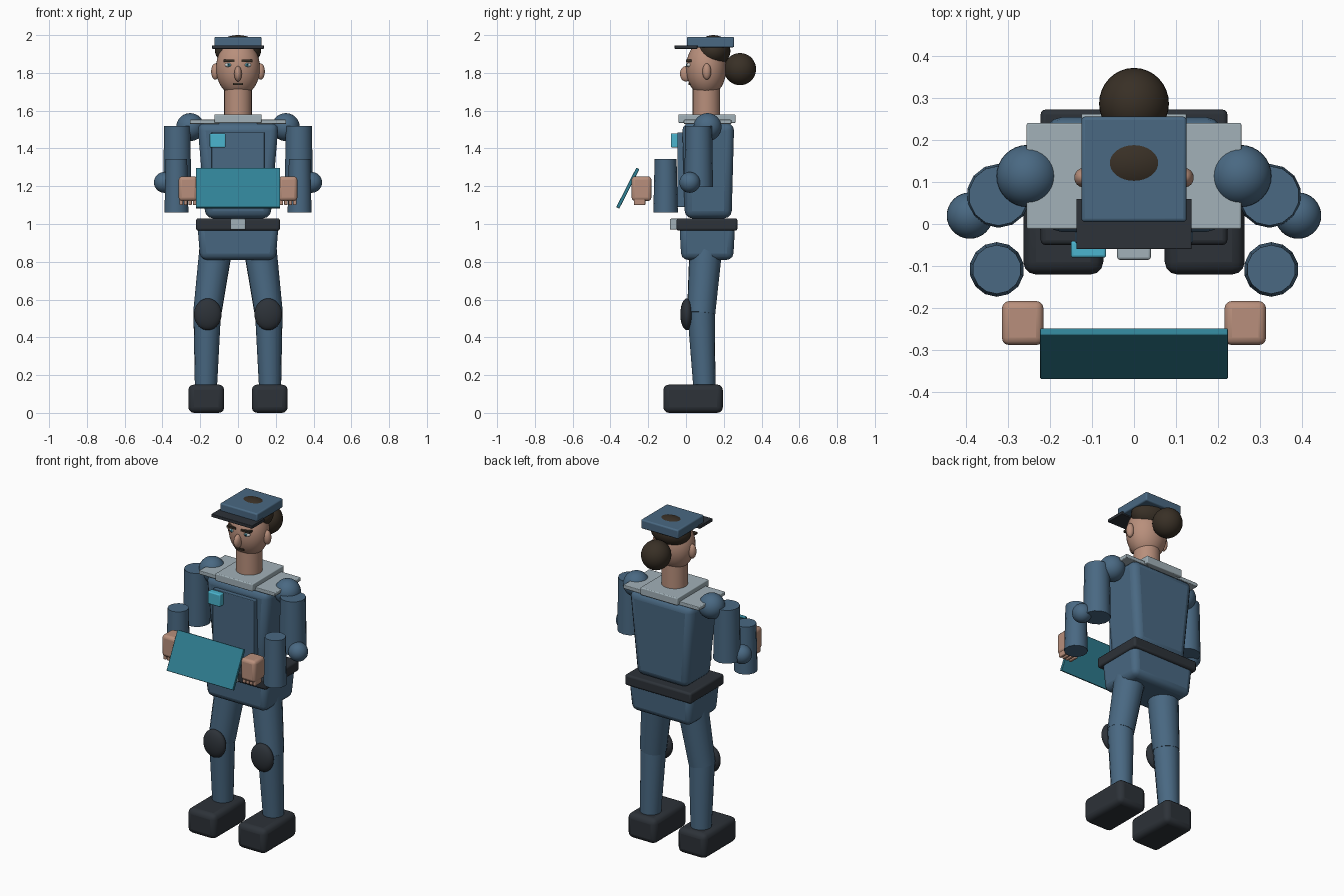
import bpy
import math
from mathutils import Vector

cube = bpy.data.objects.get("Cube")
if cube:
    bpy.data.objects.remove(cube, do_unlink=True)


def material(name, r, g, b):
    m = bpy.data.materials.new(name)
    m.use_nodes = True
    m.diffuse_color = (r, g, b, 1)
    bsdf = next(n for n in m.node_tree.nodes if n.type == 'BSDF_PRINCIPLED')
    bsdf.inputs["Base Color"].default_value = (r, g, b, 1)
    bsdf.inputs["Roughness"].default_value = 0.7
    return m


BLUE = material("uniform blue", 0.067, 0.14, 0.225)
DARK = material("dark leather", 0.026, 0.032, 0.04)
HAIR = material("dark brown hair", 0.04, 0.029, 0.019)
SKIN = material("skin", 0.48, 0.275, 0.2)
GREY = material("pale grey", 0.36, 0.44, 0.48)
TEAL = material("tablet teal", 0.03, 0.22, 0.3)
CYAN = material("badge cyan", 0.07, 0.46, 0.62)
WHITE = material("eye white", 0.7, 0.7, 0.68)


def finish(name, mat, angle):
    ob = bpy.context.object
    ob.name = name
    ob.data.materials.append(mat)
    bpy.ops.object.shade_smooth_by_angle(angle=math.radians(angle))
    return ob


def box(name, mat, x, y, z, bevel=0.0, taper=(1, 1), rot=0.0):
    """Box from (min, max) ranges; taper scales the bottom face."""
    mid = [(a + b) / 2 for a, b in (x, y, z)]
    size = [b - a for a, b in (x, y, z)]
    bpy.ops.mesh.primitive_cube_add(size=1, location=mid, rotation=(rot, 0, 0))
    ob = bpy.context.object
    for v in ob.data.vertices:
        k = taper if v.co.z < 0 else (1, 1)
        v.co = (v.co.x * size[0] * k[0], v.co.y * size[1] * k[1], v.co.z * size[2])
    if bevel:
        mod = ob.modifiers.new("bevel", 'BEVEL')
        mod.width = bevel
        mod.segments = 3
    return finish(name, mat, 35)


def ball(name, mat, loc, radii):
    bpy.ops.mesh.primitive_uv_sphere_add(segments=32, ring_count=18, radius=1, location=loc)
    for v in bpy.context.object.data.vertices:
        v.co = [c * r for c, r in zip(v.co, radii)]
    return finish(name, mat, 60)


def limb(name, mat, bottom, top, r_bottom, r_top, sides=16):
    a, b = Vector(bottom), Vector(top)
    bpy.ops.mesh.primitive_cone_add(vertices=sides, radius1=r_bottom, radius2=r_top,
                                    depth=(b - a).length, location=(a + b) / 2)
    ob = bpy.context.object
    ob.rotation_euler = (b - a).to_track_quat('Z', 'Y').to_euler()
    return finish(name, mat, 40)


# Trunk
box("pelvis", BLUE, (-0.215, 0.215), (-0.035, 0.26), (0.81, 1.0), 0.035, (0.93, 0.93))
box("belt", DARK, (-0.222, 0.222), (-0.05, 0.272), (0.965, 1.03), 0.012)
box("buckle", GREY, (-0.04, 0.04), (-0.085, -0.04), (0.97, 1.028), 0.006)
box("torso", BLUE, (-0.215, 0.215), (-0.02, 0.255), (1.03, 1.535), 0.04, (0.8, 0.9))
box("chest_panel", BLUE, (-0.14, 0.14), (-0.045, 0.02), (1.09, 1.485), 0.004)
box("badge", CYAN, (-0.15, -0.066), (-0.08, -0.04), (1.405, 1.48), 0.006)
box("collar", GREY, (-0.125, 0.125), (-0.04, 0.262), (1.535, 1.58), 0.005)

# Head
limb("neck", SKIN, (0, 0.108, 1.56), (0, 0.108, 1.74), 0.073, 0.073, 24)
ball("head", SKIN, (0, 0.107, 1.825), (0.117, 0.107, 0.15))
ball("hair", HAIR, (0, 0.145, 1.917), (0.122, 0.09, 0.083))
ball("hair_bun", HAIR, (0, 0.286, 1.82), (0.083, 0.085, 0.085))
ball("nose", SKIN, (0, 0.0, 1.795), (0.02, 0.032, 0.041))
box("mouth", HAIR, (-0.027, 0.027), (0.012, 0.032), (1.737, 1.747))

# Cap
box("cap_crown", BLUE, (-0.125, 0.125), (0.005, 0.255), (1.935, 1.99), 0.008)
box("cap_brim", DARK, (-0.137, 0.137), (-0.06, 0.06), (1.927, 1.946), 0.003)

# Tablet
box("tablet", TEAL, (-0.223, 0.223), (-0.317, -0.299), (1.073, 1.307), 0.003,
    rot=math.radians(-27))

# Paired parts
for side, s in (("left", 1), ("right", -1)):
    def span(a, b):
        return tuple(sorted((s * a, s * b)))

    # Face
    ball(side + "_ear", SKIN, (s * 0.12, 0.11, 1.807), (0.022, 0.023, 0.043))
    ball(side + "_eye", WHITE, (s * 0.048, 0.018, 1.842), (0.021, 0.014, 0.012))
    ball(side + "_iris", TEAL, (s * 0.048, 0.006, 1.842), (0.009, 0.005, 0.009))
    ball(side + "_pupil", DARK, (s * 0.048, 0.002, 1.842), (0.004, 0.003, 0.004))
    box(side + "_eyebrow", HAIR, span(0.018, 0.076), (0.0, 0.03), (1.858, 1.87))

    # Arm
    box(side + "_epaulette", GREY, span(0.1, 0.255), (-0.012, 0.24), (1.53, 1.552), 0.004)
    ball(side + "_shoulder", BLUE, (s * 0.253, 0.114, 1.513), (0.074, 0.074, 0.074))
    limb(side + "_upper_arm", BLUE, (s * 0.322, 0.067, 1.197), (s * 0.322, 0.067, 1.518),
         0.076, 0.071, 14)
    ball(side + "_elbow", BLUE, (s * 0.39, 0.02, 1.22), (0.055, 0.055, 0.055))
    limb(side + "_forearm", BLUE, (s * 0.326, -0.108, 1.06), (s * 0.326, -0.108, 1.345),
         0.065, 0.058, 14)

    # Hand
    box(side + "_hand", SKIN, span(0.215, 0.314), (-0.288, -0.183), (1.122, 1.252), 0.018)
    for i in range(4):
        x = 0.221 + i * 0.0235
        box(f"{side}_finger_{i + 1}", SKIN, span(x, x + 0.018), (-0.276, -0.215),
            (1.1, 1.14), 0.005)

    # Leg
    limb(side + "_thigh", BLUE, (s * 0.163, 0.08, 0.525), (s * 0.108, 0.11, 0.94),
         0.075, 0.09)
    limb(side + "_shin", BLUE, (s * 0.17, 0.098, 0.12), (s * 0.163, 0.08, 0.535),
         0.058, 0.073)
    ball(side + "_knee_pad", DARK, (s * 0.16, 0.005, 0.522), (0.073, 0.035, 0.084))
    box(side + "_shoe", DARK, span(0.073, 0.263), (-0.12, 0.195), (0.0, 0.15), 0.03)
